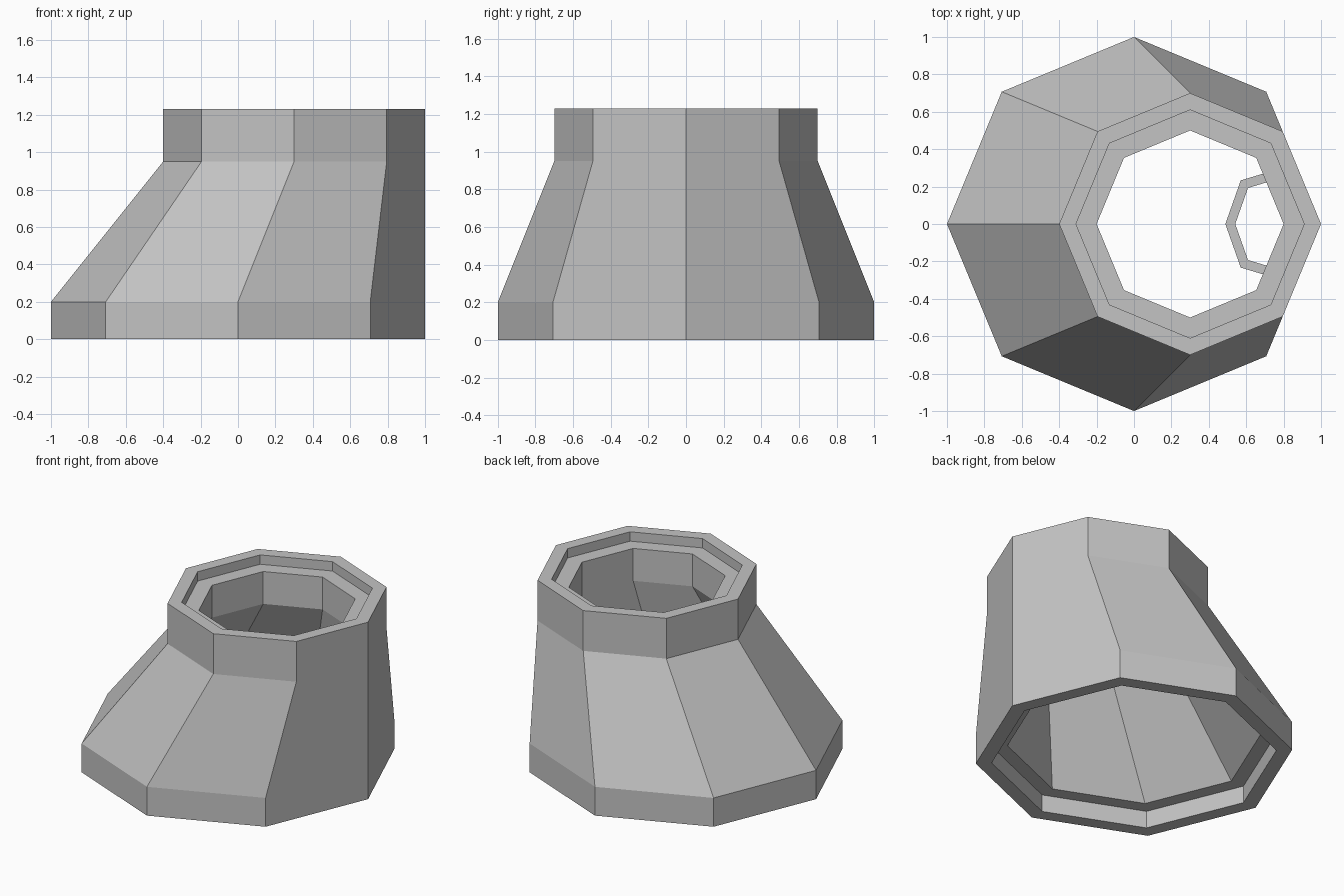
import bpy, bmesh, math
from mathutils import Vector

cube = bpy.data.objects.get("Cube")
if cube:
    bpy.data.objects.remove(cube, do_unlink=True)

SIDES = 8
NECK_X = 0.3

concrete = bpy.data.materials.new("concrete_grey")
concrete.use_nodes = True
GREY = (0.55, 0.55, 0.55, 1)
concrete.diffuse_color = GREY
concrete.node_tree.nodes["Principled BSDF"].inputs["Base Color"].default_value = GREY


def finish(name, bm):
    bmesh.ops.recalc_face_normals(bm, faces=bm.faces)
    mesh = bpy.data.meshes.new(name)
    bm.to_mesh(mesh)
    bm.free()
    mesh.materials.append(concrete)
    obj = bpy.data.objects.new(name, mesh)
    bpy.context.collection.objects.link(obj)
    return obj


def bridge(bm, a, b):
    for i in range(len(a)):
        j = (i + 1) % len(a)
        bm.faces.new((a[i], a[j], b[j], b[i]))


def octagon(bm, radius, z, cx):
    step = math.tau / SIDES
    return [bm.verts.new((cx + radius * math.cos(i * step),
                          radius * math.sin(i * step), z)) for i in range(SIDES)]


# Hollow eccentric cone: closed wall section as (radius, height, centre x)
section = [
    (1.0, 0.0, 0), (1.0, 0.2, 0),                       # outer base band
    (0.7, 0.95, NECK_X), (0.7, 1.23, NECK_X),           # outer neck
    (0.61, 1.23, NECK_X), (0.61, 1.165, NECK_X),        # lid recess
    (0.5, 1.165, NECK_X), (0.5, 0.94, NECK_X),          # neck bore
    (0.8, 0.12, 0), (0.9, 0.12, 0), (0.9, 0.0, 0),      # flare and base socket
]
bm = bmesh.new()
rings = [octagon(bm, *row) for row in section]
for k, ring in enumerate(rings):
    bridge(bm, ring, rings[(k + 1) % len(rings)])
finish("cone_wall", bm)

# Bent step rung on the upright inner wall
half = [Vector((0.515, 0)), Vector((0.59, 0.213)), Vector((0.78, 0.27))]
path = [Vector((p.x, -p.y)) for p in reversed(half[1:])] + half
RUNG_Z, BAR = 0.5, 0.025
bm = bmesh.new()
bars = []
for i, p in enumerate(path):
    before = (p - path[i - 1]).normalized() if i else None
    after = (path[i + 1] - p).normalized() if i + 1 < len(path) else None
    d1, d2 = before or after, after or before
    tangent = (d1 + d2).normalized()
    side = Vector((-tangent.y, tangent.x)) * BAR / tangent.dot(d1)
    bars.append([bm.verts.new((p.x + s * side.x, p.y + s * side.y, RUNG_Z + t * BAR))
                 for s, t in ((-1, -1), (1, -1), (1, 1), (-1, 1))])
for a, b in zip(bars, bars[1:]):
    bridge(bm, a, b)
bm.faces.new(bars[0])
bm.faces.new(bars[-1])
finish("step_rung", bm)
